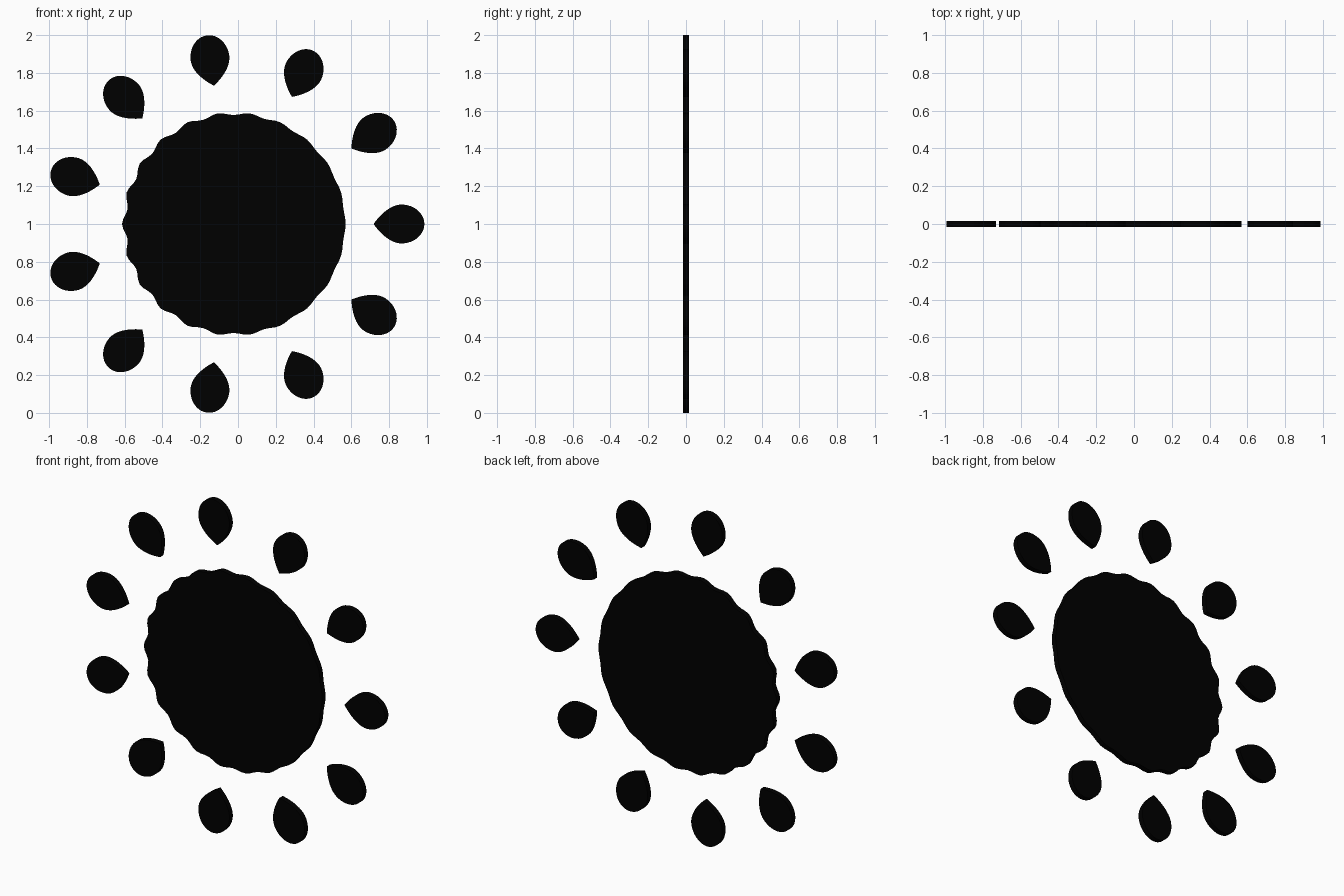
import bpy, bmesh
from math import cos, sin, tau
from mathutils import Vector
from mathutils.geometry import interpolate_bezier

if "Cube" in bpy.data.objects:
    bpy.data.objects.remove(bpy.data.objects["Cube"])

CX, CZ, HALF = -0.022, 1.0, 0.016   # ring centre and half thickness

black = bpy.data.materials.new("black")
black.diffuse_color = (0.0, 0.0, 0.0, 1)
black.use_nodes = True
black.node_tree.nodes["Principled BSDF"].inputs["Base Color"].default_value = black.diffuse_color


def plate(name, outline):
    """Flat plate in the xz plane from a closed outline around the ring centre."""
    bm = bmesh.new()
    face = bm.faces.new([bm.verts.new((CX + x, HALF, CZ + z)) for x, z in outline])
    new = bmesh.ops.extrude_face_region(bm, geom=[face])["geom"]
    bmesh.ops.translate(bm, vec=(0, -2 * HALF, 0),
                        verts=[v for v in new if isinstance(v, bmesh.types.BMVert)])
    # close the back if the extrusion consumed the first face
    bmesh.ops.holes_fill(bm, edges=bm.edges[:], sides=0)
    bmesh.ops.recalc_face_normals(bm, faces=bm.faces[:])
    mesh = bpy.data.meshes.new(name)
    bm.to_mesh(mesh)
    bm.free()
    mesh.materials.append(black)
    obj = bpy.data.objects.new(name, mesh)
    bpy.context.collection.objects.link(obj)
    return obj


# scalloped centre disc: 22 scallops, notches deeper towards the left
disc = []
STEPS = 6
for i in range(22 * STEPS):
    a = tau * i / (22 * STEPS)
    peak, valley = 0.592, 0.577 + 0.009 * cos(a)
    r = valley + (peak - valley) * (0.5 + 0.5 * cos(22 * a))
    disc.append((r * cos(a), r * sin(a)))
plate("centre_disc", disc)

# teardrop petal profile: upper half, then mirrored
tip, wide, end = (0, 0), (0.148, 0.103), (0.269, 0)
half = [Vector(p) for p in interpolate_bezier(
    Vector(tip), Vector((0.033, 0.047)), Vector((0.088, 0.103)), Vector(wide), 12)]
half += [Vector(p) for p in interpolate_bezier(
    Vector(wide), Vector((0.214, 0.103)), Vector((0.269, 0.057)), Vector(end), 12)][1:]
drop = [(p.x, p.y) for p in half] + [(p.x, -p.y) for p in half[-2:0:-1]]

# ring of 11 petals
for k in range(11):
    a = tau * k / 11
    c, s = cos(a), sin(a)
    plate(f"petal_{k + 1}", [((0.74 + x) * c - z * s, (0.74 + x) * s + z * c)
                             for x, z in drop])
